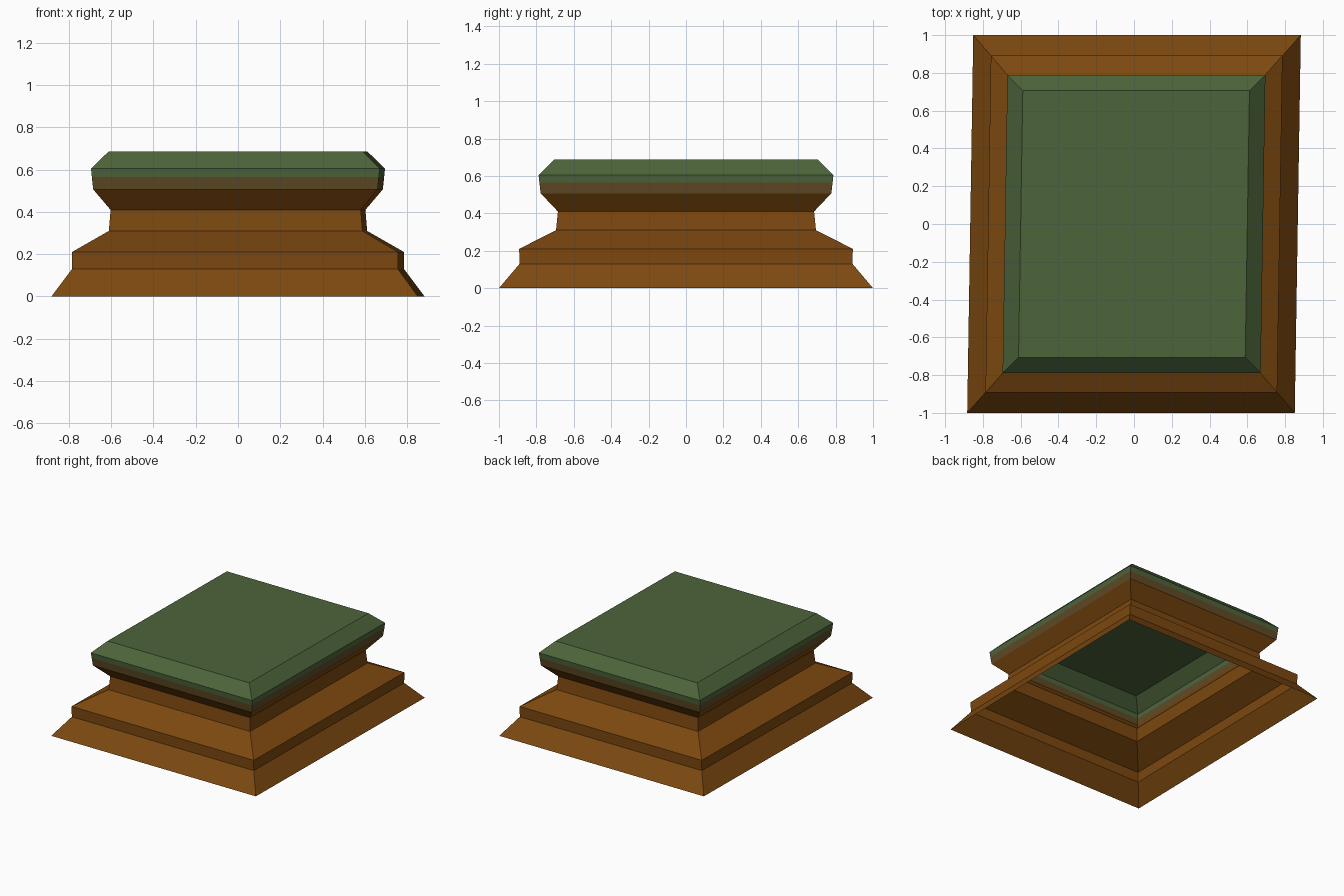
import bpy, bmesh

if "Cube" in bpy.data.objects:
    bpy.data.objects.remove(bpy.data.objects["Cube"])

SKEW = 0.016  # the footprint leans slightly in plan


def material(name, color):
    m = bpy.data.materials.new(name)
    m.diffuse_color = (*color, 1)
    m.use_nodes = True
    m.node_tree.nodes["Principled BSDF"].inputs["Base Color"].default_value = m.diffuse_color
    return m


wood = material("brown wood", (0.205, 0.066, 0.005))
olive = material("olive brown", (0.115, 0.068, 0.018))
green = material("moss green", (0.075, 0.128, 0.044))


def rect_shell(name, profile, mats, band=lambda z: 0, cap=False):
    """Hollow four-sided shell from (half x, half y, z) rings."""
    bm = bmesh.new()
    rings = []
    for hx, hy, z in profile:
        rings.append([bm.verts.new((sx * hx + SKEW * sy * hy, sy * hy, z))
                      for sx, sy in ((-1, -1), (1, -1), (1, 1), (-1, 1))])
    for low, high in zip(rings, rings[1:]):
        for i in range(4):
            j = (i + 1) % 4
            f = bm.faces.new((low[i], low[j], high[j], high[i]))
            f.material_index = band(f.calc_center_median().z)
    if cap:
        bm.faces.new(rings[-1])
    me = bpy.data.meshes.new(name)
    bm.to_mesh(me)
    bm.free()
    for m in mats:
        me.materials.append(m)
    ob = bpy.data.objects.new(name, me)
    bpy.context.collection.objects.link(ob)
    return ob


# stepped wooden plinth, open underneath, with an olive upper band
rect_shell("plinth", [
    (0.867, 1.000, 0.00), (0.771, 0.890, 0.13), (0.772, 0.892, 0.21),
    (0.600, 0.695, 0.31), (0.592, 0.685, 0.41), (0.673, 0.777, 0.507),
    (0.679, 0.784, 0.565)], [wood, olive],
    band=lambda z: 1 if z > 0.507 else 0)

# bevelled green top
rect_shell("top_slab", [
    (0.679, 0.784, 0.565), (0.683, 0.788, 0.605), (0.600, 0.706, 0.687)],
    [green], cap=True)
